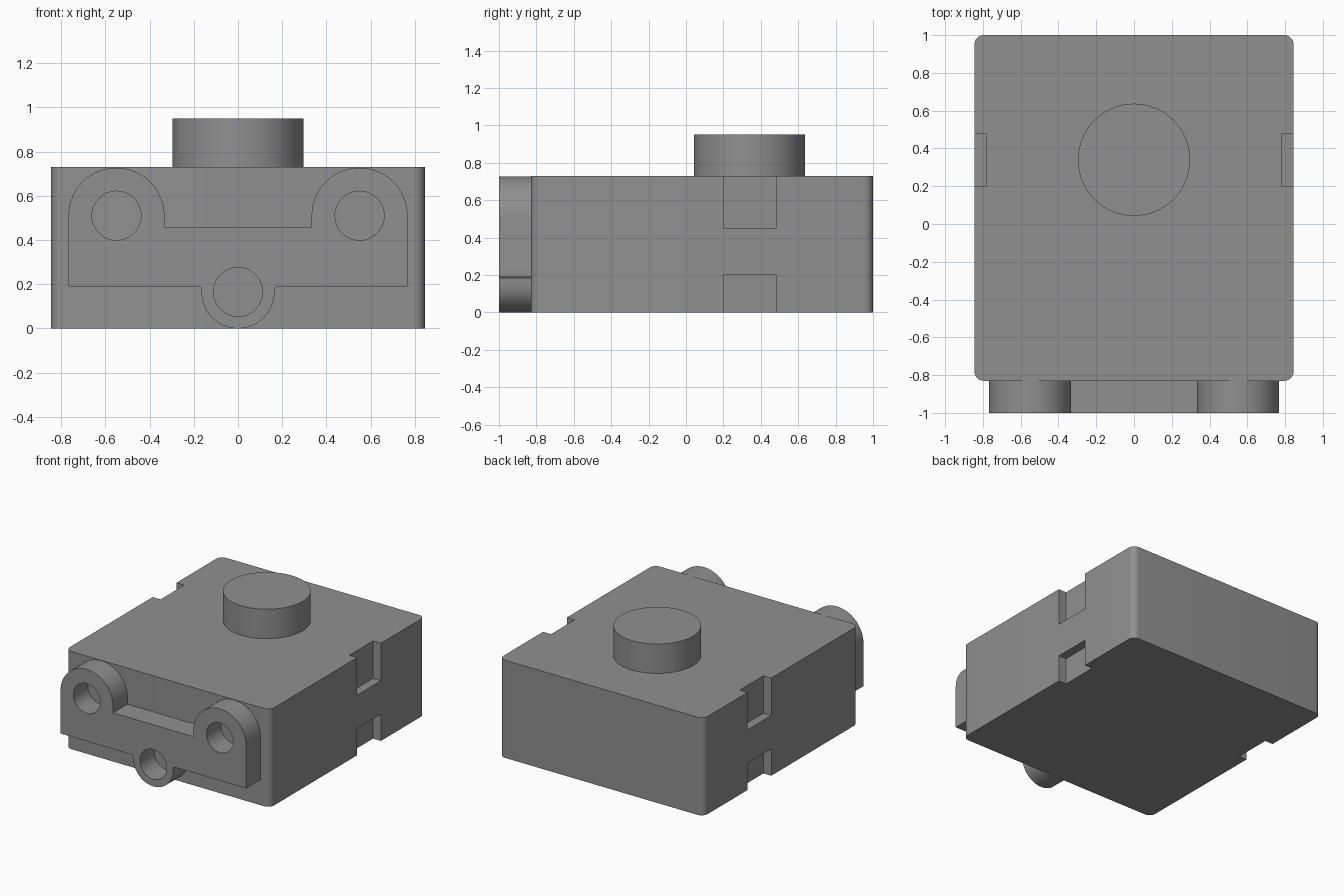
import bpy, bmesh
from math import cos, sin, radians
from mathutils import Matrix, Vector

cube = bpy.data.objects.get("Cube")
if cube:
    bpy.data.objects.remove(cube, do_unlink=True)

grey = bpy.data.materials.new("plain_grey")
grey.use_nodes = True
COLOUR = (0.28, 0.28, 0.28, 1)
grey.diffuse_color = COLOUR
grey.node_tree.nodes["Principled BSDF"].inputs["Base Color"].default_value = COLOUR


def arc(cx, cy, r, start, end, steps):
    """Points along an arc, angles in degrees."""
    angles = [radians(start + (end - start) * i / steps) for i in range(steps + 1)]
    return [(cx + r * cos(a), cy + r * sin(a)) for a in angles]


def prism(name, outline, low, high, along_y=False):
    """Extrude an outline along z, or an x-z outline along y."""
    bm = bmesh.new()
    place = (lambda p: (p[0], low, p[1])) if along_y else (lambda p: (p[0], p[1], low))
    face = bm.faces.new([bm.verts.new(place(p)) for p in outline])
    shift = Vector((0, high - low, 0)) if along_y else Vector((0, 0, high - low))
    new = bmesh.ops.extrude_face_region(bm, geom=[face])["geom"]
    bmesh.ops.translate(bm, vec=shift, verts=[g for g in new if isinstance(g, bmesh.types.BMVert)])
    bmesh.ops.recalc_face_normals(bm, faces=bm.faces)
    mesh = bpy.data.meshes.new(name)
    bm.to_mesh(mesh)
    bm.free()
    mesh.materials.append(grey)
    obj = bpy.data.objects.new(name, mesh)
    bpy.context.collection.objects.link(obj)
    return obj


def activate(obj):
    bpy.ops.object.select_all(action="DESELECT")
    obj.select_set(True)
    bpy.context.view_layer.objects.active = obj


def cut(obj, cutter):
    """Subtract the cutter and discard it."""
    cutter.hide_render = True
    mod = obj.modifiers.new("cut", "BOOLEAN")
    mod.operation = "DIFFERENCE"
    mod.solver = "EXACT"
    mod.object = cutter
    activate(obj)
    bpy.ops.object.modifier_apply(modifier=mod.name)
    bpy.data.objects.remove(cutter, do_unlink=True)


def smooth(obj):
    activate(obj)
    bpy.ops.object.shade_smooth_by_angle(angle=radians(30))


HALF, FRONT, BACK, TOP = 0.845, -0.83, 1.0, 0.73

# Body with rounded vertical corners
R = 0.05
outline = []
for x, y, start in ((HALF - R, BACK - R, 0), (R - HALF, BACK - R, 90),
                    (R - HALF, FRONT + R, 180), (HALF - R, FRONT + R, 270)):
    outline += arc(x, y, R, start, start + 90, 8)
body = prism("body", outline, 0, TOP)

# Side notches along the upper and lower edges
for side in (-1, 1):
    for low, high in ((-0.1, 0.2), (0.45, TOP + 0.1)):
        xs = (side * 0.78, side * 1.0)
        box = [(xs[0], 0.2), (xs[1], 0.2), (xs[1], 0.48), (xs[0], 0.48)]
        cut(body, prism("notch_cutter", box, low, high))
smooth(body)

# Round button on the top
button = prism("button", arc(0, 0.34, 0.297, 0, 354.375, 63), TOP, 0.95)
smooth(button)

# Front mounting plate: two upper lobes and one lower lobe
EAR_X, EAR_Z, EAR_R, LOBE_Z = 0.55, 0.51, 0.217, 0.165
right_half = arc(0, LOBE_Z, 0.165, 270, 363, 24)
right_half += arc(0.18, 0.175, 0.015, 180, 90, 4)
right_half += [(EAR_X + EAR_R, 0.19)]
right_half += arc(EAR_X, EAR_Z, EAR_R, 0, 180, 32)
right_half += [(EAR_X - EAR_R, 0.46)]
left_half = [(-x, z) for x, z in reversed(right_half[1:])]
plate = prism("mounting_plate", right_half + left_half, -1, FRONT, True)
for x, z in ((-EAR_X, EAR_Z), (EAR_X, EAR_Z), (0, LOBE_Z)):
    hole = arc(x, z, 0.111, 0, 352.5, 47)
    cut(plate, prism("hole_cutter", hole, -1.1, FRONT + 0.1, True))
smooth(plate)
